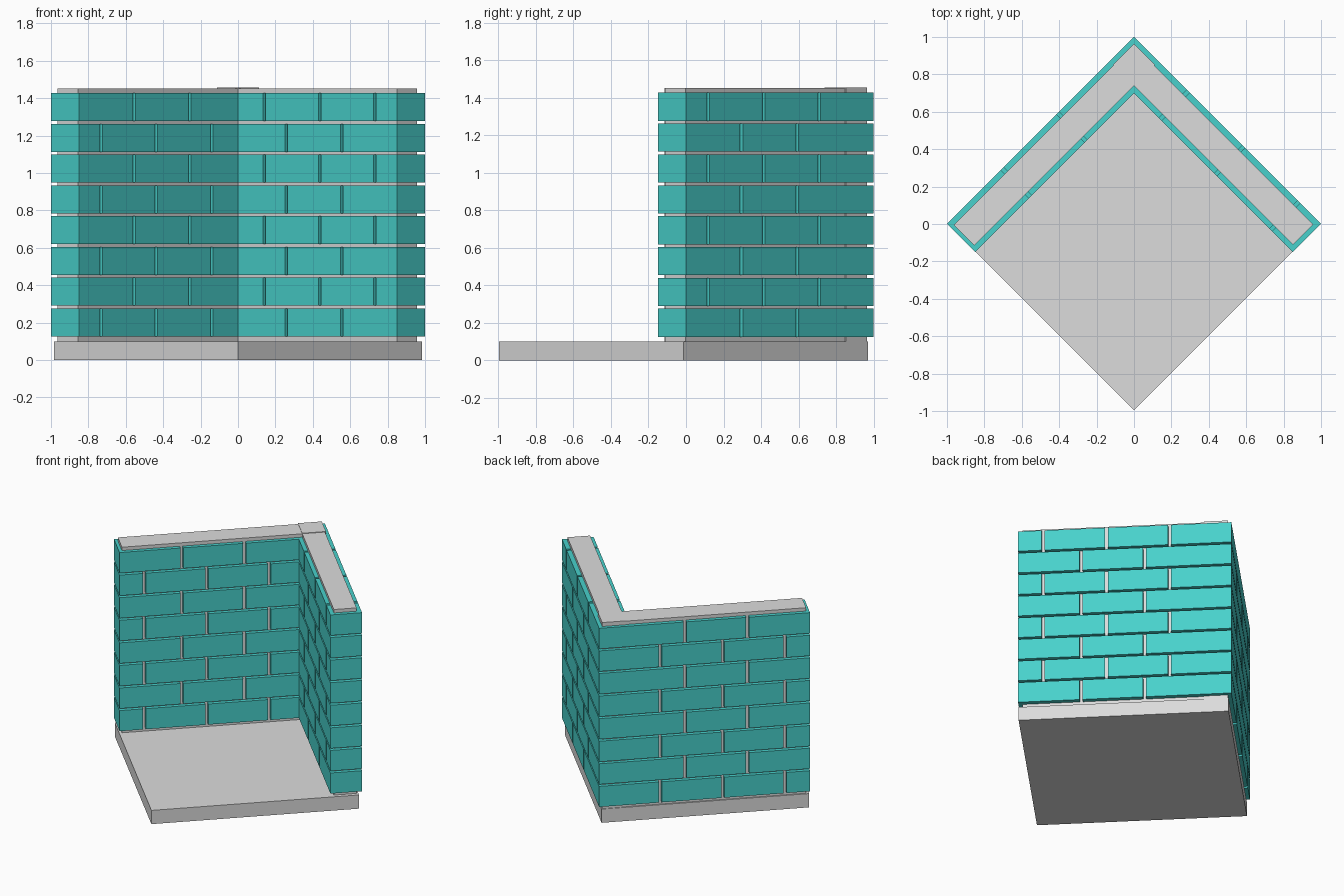
import bpy
import bmesh
import math

cube = bpy.data.objects.get("Cube")
if cube:
    bpy.data.objects.remove(cube, do_unlink=True)


def material(name, color):
    mat = bpy.data.materials.new(name)
    mat.use_nodes = True
    mat.diffuse_color = color
    mat.node_tree.nodes["Principled BSDF"].inputs["Base Color"].default_value = color
    return mat


TURQUOISE = material("turquoise brick", (0.065, 0.638, 0.604, 1))
GREY = material("light grey mortar", (0.716, 0.716, 0.716, 1))


def to_world(a, b):
    """a runs from the rear corner along the +x wall, b along the -x wall."""
    s = math.sqrt(0.5)
    return (a - b) * s, 1 - (a + b) * s


def build(name, outlines, z0, z1, mat):
    """Make one object of upright prisms from plan outlines."""
    bm = bmesh.new()
    for outline in outlines:
        face = bm.faces.new([bm.verts.new((*to_world(a, b), z0)) for a, b in outline])
        top = bmesh.ops.extrude_face_region(bm, geom=[face])["geom"]
        verts = [v for v in top if isinstance(v, bmesh.types.BMVert)]
        bmesh.ops.translate(bm, verts=verts, vec=(0, 0, z1 - z0))
    bmesh.ops.recalc_face_normals(bm, faces=bm.faces)
    mesh = bpy.data.meshes.new(name)
    bm.to_mesh(mesh)
    bm.free()
    mesh.materials.append(mat)
    obj = bpy.data.objects.new(name, mesh)
    bpy.context.collection.objects.link(obj)
    return obj


def rect(a0, a1, b0, b1):
    return [(a0, b0), (a1, b0), (a1, b1), (a0, b1)]


def swap(outline):
    return [(b, a) for a, b in outline]


# Floor slab and mortar core
build("floor_slab", [rect(0.02, 1.412, 0.02, 1.412)], 0, 0.1, GREY)
IN = 0.184
build("corner_core", [rect(0.025, IN, 0.025, IN)], 0.1, 1.456, GREY)
build("left_wall_core", [rect(IN, 1.386, 0.032, IN)], 0.1, 1.452, GREY)
build("right_wall_core", [swap(rect(IN, 1.393, 0.029, IN))], 0.1, 1.452, GREY)

# Brick courses: joints alternate between the two walls
LENGTH, THICK, HALF_GAP = 1.414, 0.212, 0.01
SHORT = [0.41, 0.829, 1.247]
LONG = [0.576, 0.996]


def wall_bricks(joints):
    ends = joints[1:] + [LENGTH + HALF_GAP]
    return [rect(s + HALF_GAP, e - HALF_GAP, 0, THICK) for s, e in zip(joints, ends)]


for i in range(8):
    left, right = (LONG, SHORT) if i % 2 == 0 else (SHORT, LONG)
    la, rb = left[0] - HALF_GAP, right[0] - HALF_GAP
    corner = [(0, 0), (la, 0), (la, THICK), (THICK, THICK), (THICK, rb), (0, rb)]
    outlines = [corner] + wall_bricks(left) + [swap(r) for r in wall_bricks(right)]
    z = 0.126 + i * 0.1645
    build(f"brick_course_{i + 1}", outlines, z, z + 0.15, TURQUOISE)
